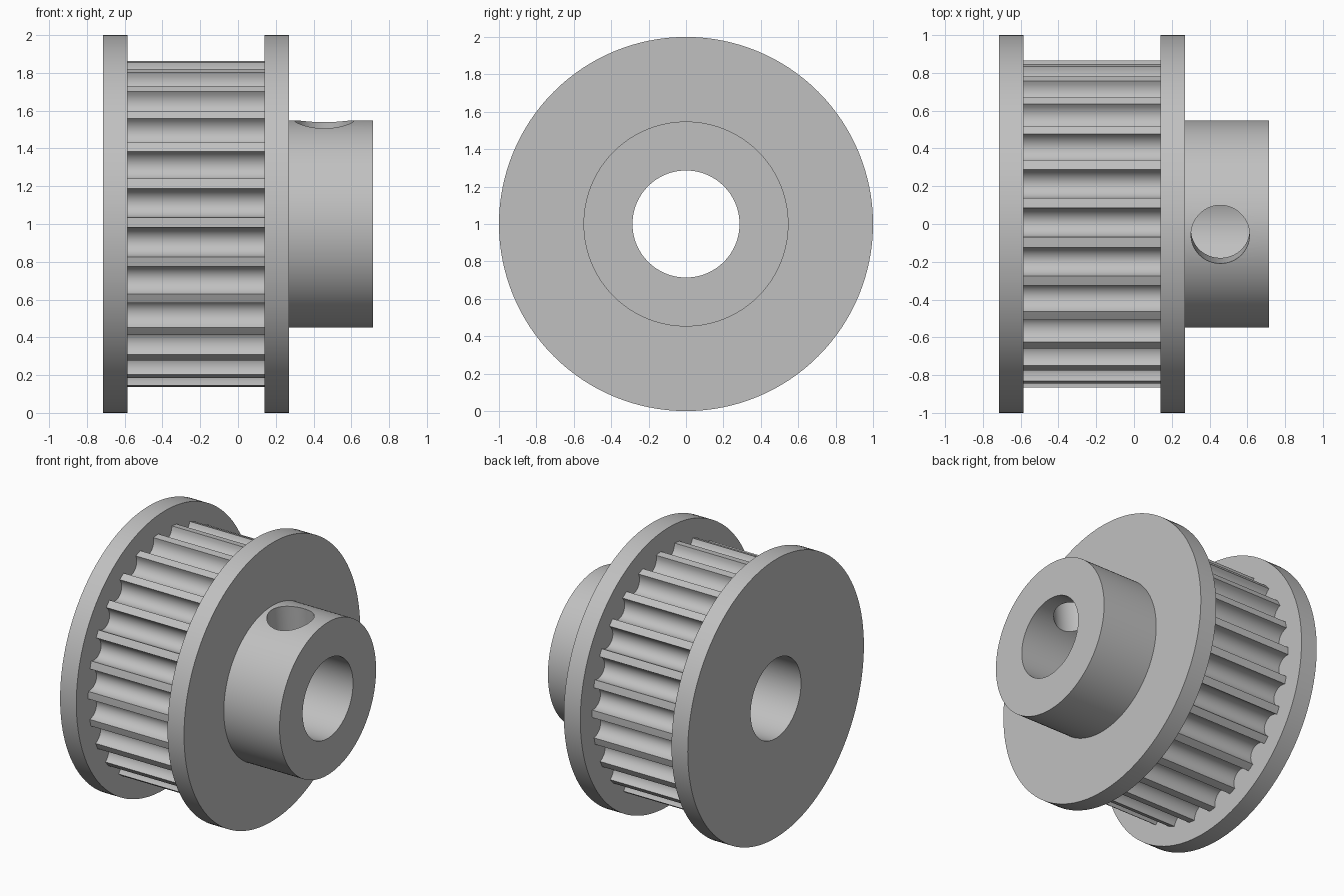
import bpy, bmesh
from math import sin, cos, pi, radians, hypot

cube = bpy.data.objects.get("Cube")
if cube:
    bpy.data.objects.remove(cube)

BORE, HUB, BELT, FLANGE = 0.286, 0.548, 0.865, 1.0
TEETH = 26
GROOVE_HALF, GROOVE_DEPTH = 0.0775, 0.085

metal = bpy.data.materials.new("grey_metal")
metal.use_nodes = True
grey = (0.53, 0.53, 0.53, 1)
metal.diffuse_color = grey
metal.node_tree.nodes["Principled BSDF"].inputs["Base Color"].default_value = grey


def smooth(obj):
    bpy.ops.object.select_all(action="DESELECT")
    obj.select_set(True)
    bpy.context.view_layer.objects.active = obj
    bpy.ops.object.shade_smooth_by_angle(angle=radians(30))


def tube(name, outline, x0, x1):
    """Extrude a (y, z) outline along x, with the round bore through it."""
    bm = bmesh.new()
    inner = [(y * BORE / hypot(y, z), z * BORE / hypot(y, z)) for y, z in outline]
    # loops in order: outer start, outer end, inner end, inner start
    loops = [[bm.verts.new((x, y, z + 1)) for y, z in pts]
             for pts, x in ((outline, x0), (outline, x1), (inner, x1), (inner, x0))]
    n = len(outline)
    for k in range(4):
        a, b = loops[k], loops[(k + 1) % 4]
        for i in range(n):
            j = (i + 1) % n
            bm.faces.new((a[i], a[j], b[j], b[i]))
    bmesh.ops.recalc_face_normals(bm, faces=bm.faces)
    mesh = bpy.data.meshes.new(name)
    bm.to_mesh(mesh)
    bm.free()
    obj = bpy.data.objects.new(name, mesh)
    bpy.context.collection.objects.link(obj)
    mesh.materials.append(metal)
    return obj


def circle(r, n=128):
    return [(r * cos(2 * pi * i / n), r * sin(2 * pi * i / n)) for i in range(n)]


def toothed():
    """Outline with round grooves between narrow lands."""
    pts = []
    pitch = 2 * pi / TEETH
    half = GROOVE_HALF / BELT
    for t in range(TEETH):
        # groove centre, measured from the top towards the back
        a = (t * pitch) + radians(0.5)
        for i in range(13):
            s = pi * i / 12
            side = -GROOVE_HALF * cos(s)
            r = BELT * cos(half) - GROOVE_DEPTH * sin(s)
            pts.append((r * sin(a) + side * cos(a), r * cos(a) - side * sin(a)))
        mid = a + pitch / 2
        pts.append((BELT * sin(mid), BELT * cos(mid)))
    return pts


# Flanges and toothed drum
smooth(tube("right_flange", circle(FLANGE), -0.714, -0.585))
smooth(tube("toothed_drum", toothed(), -0.585, 0.14))
smooth(tube("left_flange", circle(FLANGE), 0.14, 0.271))

# Hub with a set screw hole through one wall
hub = tube("hub", circle(HUB), 0.271, 0.714)
tilt = radians(6)
bpy.ops.mesh.primitive_cylinder_add(
    vertices=64, radius=0.155, depth=0.8,
    location=(0.457, -0.4 * sin(tilt), 1 + 0.4 * cos(tilt)), rotation=(tilt, 0, 0))
cutter = bpy.context.object
cutter.name = "screw_hole_cutter"
cutter.hide_render = True
cutter.data.materials.append(metal)
cut = hub.modifiers.new("screw_hole", "BOOLEAN")
cut.operation = "DIFFERENCE"
cut.solver = "EXACT"
cut.object = cutter
bpy.context.view_layer.objects.active = hub
bpy.ops.object.modifier_apply(modifier=cut.name)
bpy.data.objects.remove(cutter)
smooth(hub)
